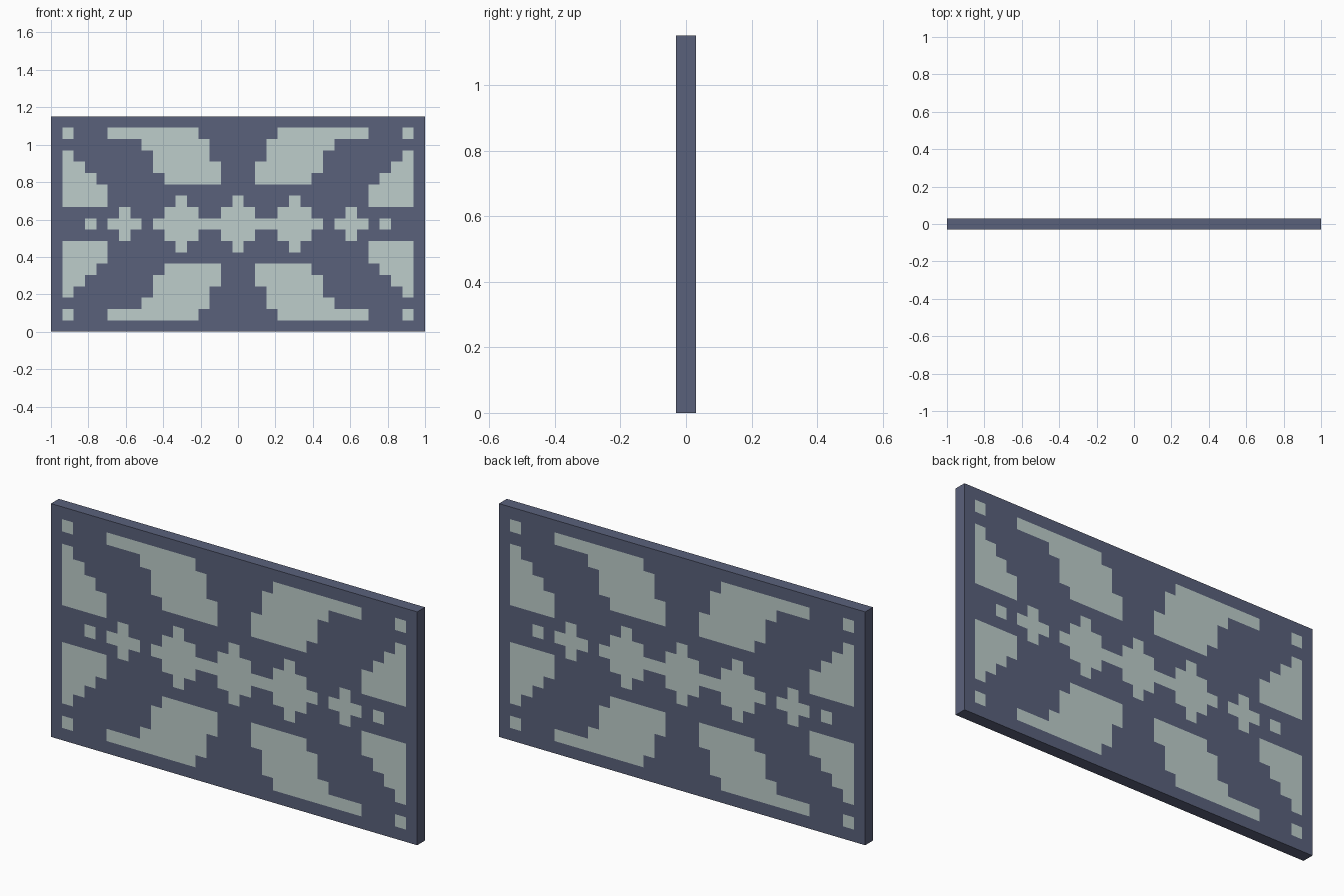
import bpy, bmesh
from mathutils import Matrix, Vector

if "Cube" in bpy.data.objects:
    bpy.data.objects.remove(bpy.data.objects["Cube"])

COLS, ROWS = 33, 19
CELL = 2.0 / COLS
HEIGHT = ROWS * CELL


def linear(c):
    c /= 255
    return c / 12.92 if c <= 0.04045 else ((c + 0.055) / 1.055) ** 2.4


def material(name, r, g, b):
    m = bpy.data.materials.new(name)
    m.diffuse_color = (linear(r), linear(g), linear(b), 1)
    m.use_nodes = True
    m.node_tree.nodes["Principled BSDF"].inputs["Base Color"].default_value = m.diffuse_color
    return m


# Column spans of one quarter of the pattern, per row from the top edge
LEAF = {1: (5, 12), 2: (8, 13), 3: (9, 13), 4: (9, 14), 5: (10, 14)}
WEDGE = {1: (1, 1), 3: (1, 1), 4: (1, 2), 5: (1, 3), 6: (1, 4), 7: (1, 4)}


def is_light(col, row):
    c, r = min(col, COLS - 1 - col), min(row, ROWS - 1 - row)
    # corner dots, side wedges and leaves
    for spans in (LEAF, WEDGE):
        if r in spans and spans[r][0] <= c <= spans[r][1]:
            return True
    # side dot and plus sign in the middle band
    dr = 9 - r
    if (c == 3 and dr == 0) or abs(c - 6) + dr <= 1:
        return True
    # neutral diamond ornaments across the centre
    return any(abs(c - k) + dr <= 2 for k in (11, 16))


# Panel: a grid of square cells extruded one cell deep
bm = bmesh.new()
bmesh.ops.create_grid(bm, x_segments=COLS, y_segments=ROWS, size=1)
for v in bm.verts:
    x, y = v.co.x, v.co.y
    v.co = (x, -CELL / 2, (y + 1) * HEIGHT / 2)
ext = bmesh.ops.extrude_face_region(bm, geom=bm.faces[:], use_keep_orig=True)
moved = [g for g in ext["geom"] if isinstance(g, bmesh.types.BMVert)]
bmesh.ops.translate(bm, verts=moved, vec=(0, CELL, 0))
bmesh.ops.recalc_face_normals(bm, faces=bm.faces[:])

# Colour the front and back cells by the pattern
for f in bm.faces:
    p = f.calc_center_median()
    if abs(f.normal.y) > 0.5:
        col, row = int((p.x + 1) / CELL), int((HEIGHT - p.z) / CELL)
        f.material_index = int(is_light(col, row))

mesh = bpy.data.meshes.new("patterned_panel")
bm.to_mesh(mesh)
bm.free()
mesh.materials.append(material("slate blue", 90, 97, 123))
mesh.materials.append(material("pale grey green", 190, 206, 203))
bpy.context.collection.objects.link(bpy.data.objects.new("patterned_panel", mesh))
